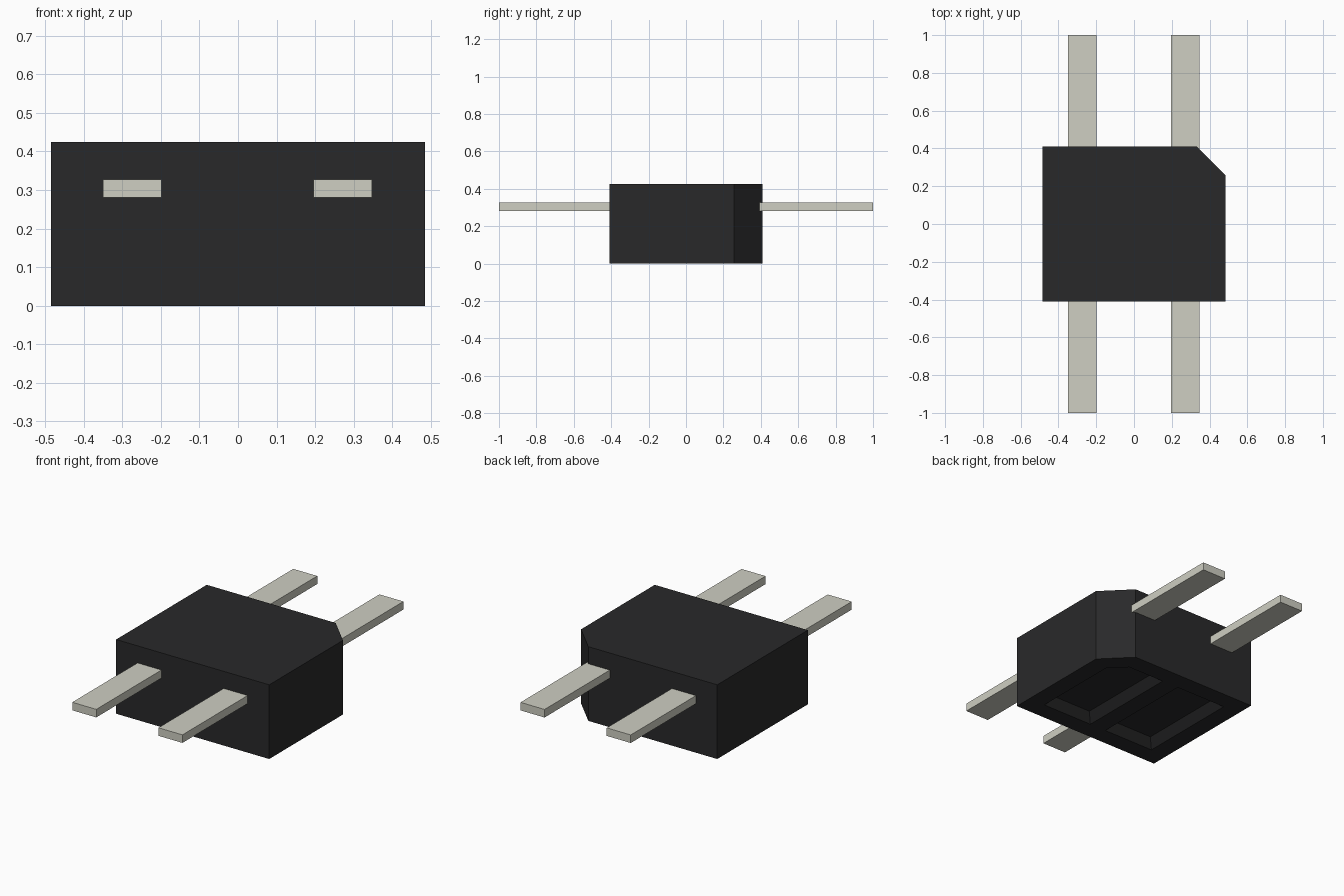
import bpy
import bmesh

cube = bpy.data.objects.get("Cube")
if cube:
    bpy.data.objects.remove(cube, do_unlink=True)


def make_material(name, color):
    mat = bpy.data.materials.new(name)
    mat.use_nodes = True
    mat.diffuse_color = color
    mat.node_tree.nodes["Principled BSDF"].inputs["Base Color"].default_value = color
    return mat


def loft(name, lower, upper, bottom, top, mat):
    """Solid between two flat outlines with equal point counts."""
    bm = bmesh.new()
    a = [bm.verts.new((x, y, bottom)) for x, y in lower]
    b = [bm.verts.new((x, y, top)) for x, y in upper]
    bm.faces.new(a[::-1])
    bm.faces.new(b)
    for i in range(len(a)):
        j = (i + 1) % len(a)
        bm.faces.new((a[i], a[j], b[j], b[i]))
    mesh = bpy.data.meshes.new(name)
    bm.to_mesh(mesh)
    bm.free()
    mesh.materials.append(mat)
    obj = bpy.data.objects.new(name, mesh)
    bpy.context.collection.objects.link(obj)
    return obj


def outline(x0, x1, y0, y1, cut=0, inset=0):
    """Inset rectangle with an optional chamfer on the +x +y corner."""
    x0, x1, y0, y1 = x0 + inset, x1 - inset, y0 + inset, y1 - inset
    corner = [(x1, y1)]
    if cut:
        cut -= inset * (2 - 2 ** 0.5)
        corner = [(x1, y1 - cut), (x1 - cut, y1)]
    return [(x0, y0), (x1, y0), *corner, (x0, y1)]


black = make_material("black_plastic", (0.022, 0.022, 0.023, 1))
metal = make_material("tinned_metal", (0.62, 0.62, 0.54, 1))

# Housing with one chamfered corner
body = outline(-0.485, 0.485, -0.41, 0.41, 0.153)
housing = loft("housing", body, body, 0, 0.425, black)

# Two pockets with sloped walls in the underside, one following the chamfer
DEPTH, BELOW = 0.045, -0.02
pockets = {
    "left_pocket_cutter": (0.053, 0.379, -0.305, 0.305, 0.09),
    "right_pocket_cutter": (-0.379, -0.053, -0.305, 0.305, 0),
}
for name, shape in pockets.items():
    cutter = loft(name, outline(*shape, inset=BELOW), outline(*shape, inset=DEPTH),
                  BELOW, DEPTH, black)
    cutter.hide_render = True
    cutter.hide_viewport = True
    cutter.display_type = 'WIRE'
    mod = housing.modifiers.new(name, 'BOOLEAN')
    mod.operation = 'DIFFERENCE'
    mod.solver = 'EXACT'
    mod.object = cutter

# Flat leads, rooted inside the housing
for side, x in (("left", 0.272), ("right", -0.274)):
    for end, sign in (("front", -1), ("back", 1)):
        y0, y1 = sorted((sign * 0.36, sign))
        strip = outline(x - 0.076, x + 0.076, y0, y1)
        loft(f"{end}_{side}_lead", strip, strip, 0.281, 0.327, metal)
